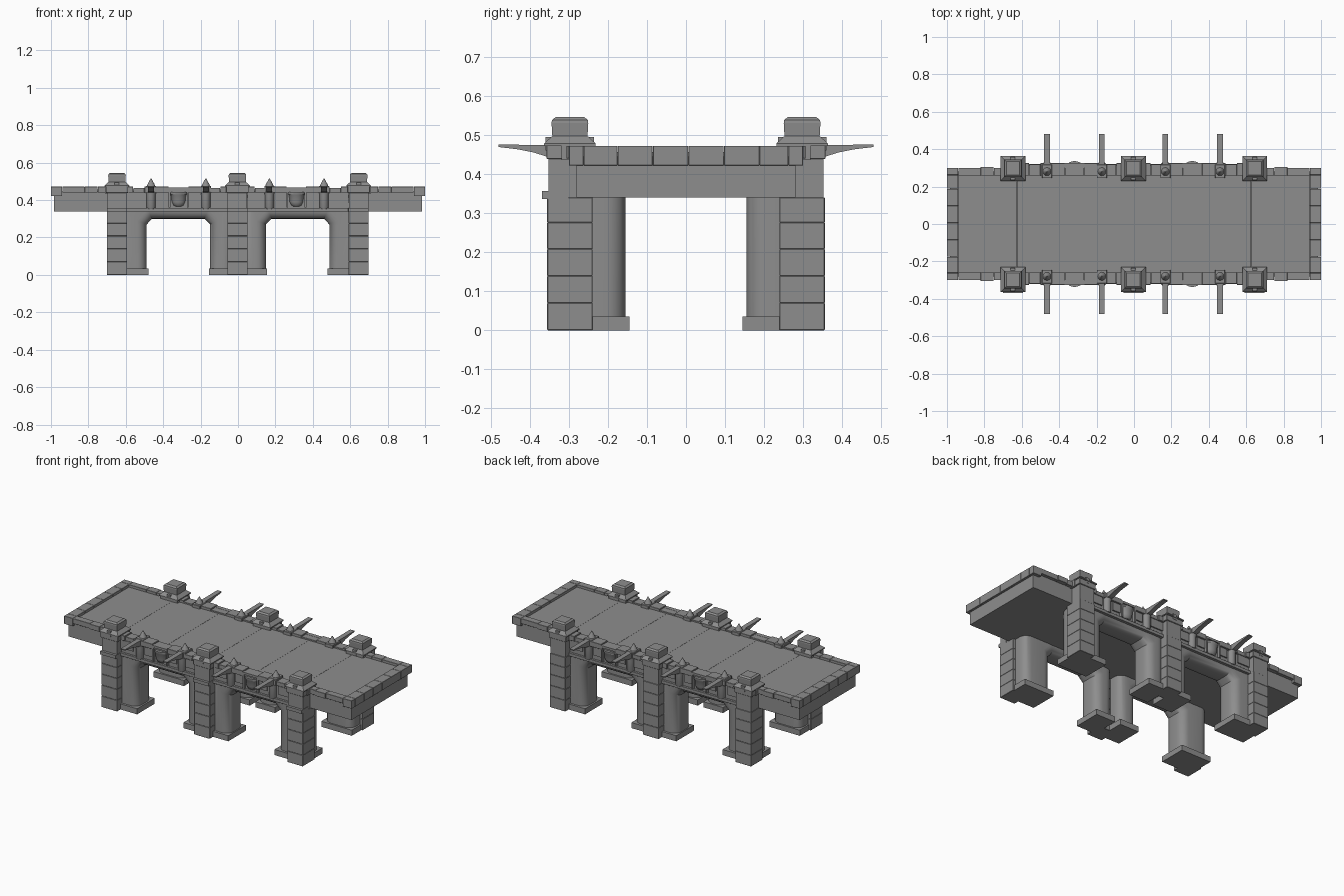
import bpy, bmesh, math

if "Cube" in bpy.data.objects:
    bpy.data.objects.remove(bpy.data.objects["Cube"])

# dark grey stone
STONE = bpy.data.materials.new("dark_stone")
STONE.diffuse_color = (0.27, 0.27, 0.27, 1)
STONE.use_nodes = True
STONE.node_tree.nodes["Principled BSDF"].inputs["Base Color"].default_value = STONE.diffuse_color

# ---------- helpers ----------
def finish(name, bm, smooth=False):
    bmesh.ops.recalc_face_normals(bm, faces=bm.faces[:])
    me = bpy.data.meshes.new(name)
    bm.to_mesh(me)
    bm.free()
    me.materials.append(STONE)
    ob = bpy.data.objects.new(name, me)
    bpy.context.collection.objects.link(ob)
    if smooth:
        bpy.context.view_layer.objects.active = ob
        ob.select_set(True)
        bpy.ops.object.shade_smooth_by_angle(angle=math.radians(35))
        ob.select_set(False)
    return ob

def prism(bm, pts, a, b, put):
    """Extrude a 2D outline between a and b; put maps (u, v, w) to xyz."""
    lo = [bm.verts.new(put(u, v, a)) for u, v in pts]
    hi = [bm.verts.new(put(u, v, b)) for u, v in pts]
    n = len(pts)
    bm.faces.new(lo[::-1])
    bm.faces.new(hi)
    for i in range(n):
        bm.faces.new((lo[i], lo[(i + 1) % n], hi[(i + 1) % n], hi[i]))

def box(bm, x0, x1, y0, y1, z0, z1):
    prism(bm, [(x0, y0), (x1, y0), (x1, y1), (x0, y1)], z0, z1, lambda u, v, w: (u, v, w))

def boxes(name, dims, bevel=0.0):
    bm = bmesh.new()
    for d in dims:
        box(bm, *d)
    if bevel:
        bmesh.ops.bevel(bm, geom=bm.edges[:], offset=bevel, segments=1, affect='EDGES', profile=0.5)
    return finish(name, bm)

def loft(bm, cx, cy, rings, n=4, turn=math.pi / 4, sy=1.0):
    """Stack of regular rings (z, half width); square when n is 4."""
    k = math.sqrt(2) if n == 4 else 1
    loops = []
    for z, r in rings:
        loops.append([bm.verts.new((cx + r * k * math.cos(turn + 2 * math.pi * i / n),
                                    cy + sy * r * k * math.sin(turn + 2 * math.pi * i / n), z))
                      for i in range(n)])
    for p, q in zip(loops, loops[1:]):
        for i in range(n):
            bm.faces.new((p[i], p[(i + 1) % n], q[(i + 1) % n], q[i]))
    bm.faces.new(loops[0][::-1])
    bm.faces.new(loops[-1])

TOWERS = (-0.647, -0.003, 0.645)
SPIKES = (-0.465, -0.172, 0.168, 0.46)
BOWLS = (-0.318, 0.312)

# ---------- deck ----------
boxes("deck_beam", [(-0.985, 0.985, -0.28, 0.28, 0.34, 0.445)])
step = 1.88 / 6
boxes("deck_floor", [(-0.94 + i * step + 0.0005, -0.94 + (i + 1) * step - 0.0005, -0.26, 0.26, 0.43, 0.456)
                     for i in range(6)])

# end kerb stones
ys = [-0.30, -0.262, -0.175, -0.085, 0.006, 0.097, 0.188, 0.262, 0.30]
boxes("end_kerb", [(min(s * 0.94, s), max(s * 0.94, s), a + 0.0005, b - 0.0005, 0.422, 0.472)
                   for s in (-1, 1) for a, b in zip(ys, ys[1:])], 0.001)

# side kerb stones, outside and between the towers
kerb, wall, cornice = [], [], []
for s in (-1, 1):
    def add(lst, x0, x1, y0, y1, z0, z1):
        lst.append((x0, x1, min(s * y0, s * y1), max(s * y0, s * y1), z0, z1))
    for e in (-1, 1):
        xs = [0.69, 0.75, 0.82, 0.94]
        for i, (a, b) in enumerate(zip(xs, xs[1:])):
            add(kerb, min(e * a, e * b) + 0.0005, max(e * a, e * b) - 0.0005, 0.258, 0.30 + 0.006 * (i == 1), 0.44, 0.472)
    for a, b, c in ((-0.60, -0.055, -0.318), (0.05, 0.59, 0.312)):
        cuts = [a, a + 0.04, a + 0.10, c - 0.052, c + 0.052, b - 0.10, b - 0.04, b]
        for i, (p, q) in enumerate(zip(cuts, cuts[1:])):
            add(kerb, p + 0.0005, q - 0.0005, 0.258, 0.325 if i % 2 == 0 else 0.318, 0.44, 0.465 + 0.007 * (i % 2 == 0))
        add(wall, a, b, 0.27, 0.308, 0.34, 0.442)
        for p, q in ((a, a + 0.09), (b - 0.09, b), (c - 0.11, c - 0.055), (c + 0.055, c + 0.11)):
            add(wall, p, q, 0.30, 0.316, 0.385, 0.438)
        add(cornice, a, b, 0.27, 0.322, 0.338, 0.358)
boxes("side_kerb", kerb, 0.001)
boxes("side_wall", wall)
boxes("arch_cornice", cornice, 0.001)

# ---------- arches: rounded frame with two legs each, plus feet ----------
outline = [(0.68, -0.1), (0.488, -0.1), (0.488, 0.27), (0.46, 0.30), (0.18, 0.30),
           (0.15, 0.27), (0.15, -0.1), (0.025, -0.1), (0.025, 0.43), (0.68, 0.43)]
feet = []
for s in (-1, 1):
    for e in (-1, 1):
        bm = bmesh.new()
        prism(bm, outline, s * 0.155, s * 0.306, lambda u, v, w: (e * u, w, v))
        bmesh.ops.recalc_face_normals(bm, faces=bm.faces[:])
        rim = [ed for ed in bm.edges if abs(ed.verts[0].co.y - ed.verts[1].co.y) < 1e-5]
        bmesh.ops.bevel(bm, geom=rim, offset=0.05, segments=6, affect='EDGES', profile=0.5)
        # trim the legs off inside the feet
        cut = bmesh.ops.bisect_plane(bm, geom=bm.verts[:] + bm.edges[:] + bm.faces[:],
                                     plane_co=(0, 0, 0.01), plane_no=(0, 0, 1), clear_inner=True)
        bmesh.ops.holes_fill(bm, edges=[g for g in cut['geom_cut'] if isinstance(g, bmesh.types.BMEdge)])
        finish("arch_frame", bm, True)
        for a, b in ((0.478, 0.69), (0.02, 0.156)):
            feet.append((min(e * a, e * b), max(e * a, e * b),
                         min(s * 0.145, s * 0.32), max(s * 0.145, s * 0.32), 0, 0.035))
boxes("arch_feet", feet)

# ---------- towers ----------
blocks, upper, collar, studs = [], [], [], []
caps = bmesh.new()
levels = [0, 0.07, 0.139, 0.208, 0.276, 0.34]
for s in (-1, 1):
    for x in TOWERS:
        cy = s * 0.297
        for a, b in zip(levels, levels[1:]):
            blocks.append((x - 0.054, x + 0.054, cy - 0.058, cy + 0.058, a, b))
        upper.append((x - 0.052, x + 0.052, cy - 0.055, cy + 0.055, 0.335, 0.445))
        if s < 0:
            upper.append((x - 0.054, x + 0.054, -0.368, -0.30, 0.336, 0.357))
        collar.append((x - 0.060, x + 0.060, cy - 0.060, cy + 0.060, 0.438, 0.477))
        # small studs on each collar side
        studs += [(x - 0.012, x + 0.012, cy - 0.062, cy + 0.062, 0.46, 0.494),
                  (x - 0.065, x + 0.065, cy - 0.022, cy + 0.022, 0.436, 0.472)]
        loft(caps, x, cy, [(0.472, 0.066), (0.478, 0.066), (0.497, 0.045), (0.53, 0.047),
                           (0.538, 0.046), (0.546, 0.036)])
boxes("tower_blocks", blocks, 0.0015)
boxes("tower_upper", upper)
boxes("tower_collar", collar, 0.002)
boxes("tower_studs", studs)
finish("tower_caps", caps)

# ---------- spikes with their brackets ----------
horn = [(0.27, 0.474), (0.48, 0.475), (0.48, 0.469), (0.43, 0.463), (0.39, 0.455), (0.352, 0.443), (0.27, 0.435)]
spikes, corbels, cones = bmesh.new(), bmesh.new(), bmesh.new()
saddles = []
for s in (-1, 1):
    for x in SPIKES:
        prism(spikes, horn, x - 0.015, x + 0.015, lambda u, v, w: (w, s * u, v))
        saddles.append((x - 0.027, x + 0.027, min(s * 0.245, s * 0.318), max(s * 0.245, s * 0.318), 0.436, 0.476))
        loft(cones, x, s * 0.28, [(0.474, 0.023), (0.484, 0.019), (0.515, 0.002)], 12, 0)
        loft(corbels, x, s * 0.308, [(0.352, 0.020), (0.36, 0.024), (0.425, 0.024), (0.442, 0.027)], 14, 0)
finish("outrigger_spikes", spikes)
boxes("spike_saddles", saddles, 0.002)
finish("spike_cones", cones, True)
finish("spike_corbels", corbels, True)

# ---------- half-round bowls in frames ----------
bowls = bmesh.new()
frames = []
for s in (-1, 1):
    for x in BOWLS:
        loft(bowls, x, s * 0.305, [(0.366, 0.016), (0.372, 0.027), (0.39, 0.036), (0.425, 0.040),
                                   (0.43, 0.045), (0.442, 0.045)], 20, 0, 0.7)
        y0, y1 = sorted((s * 0.30, s * 0.325))
        frames += [(x - 0.053, x - 0.044, y0, y1, 0.36, 0.462), (x + 0.044, x + 0.053, y0, y1, 0.36, 0.462),
                   (x - 0.053, x + 0.053, y0, y1, 0.452, 0.466)]
finish("wall_bowls", bowls, True)
boxes("bowl_frames", frames)
